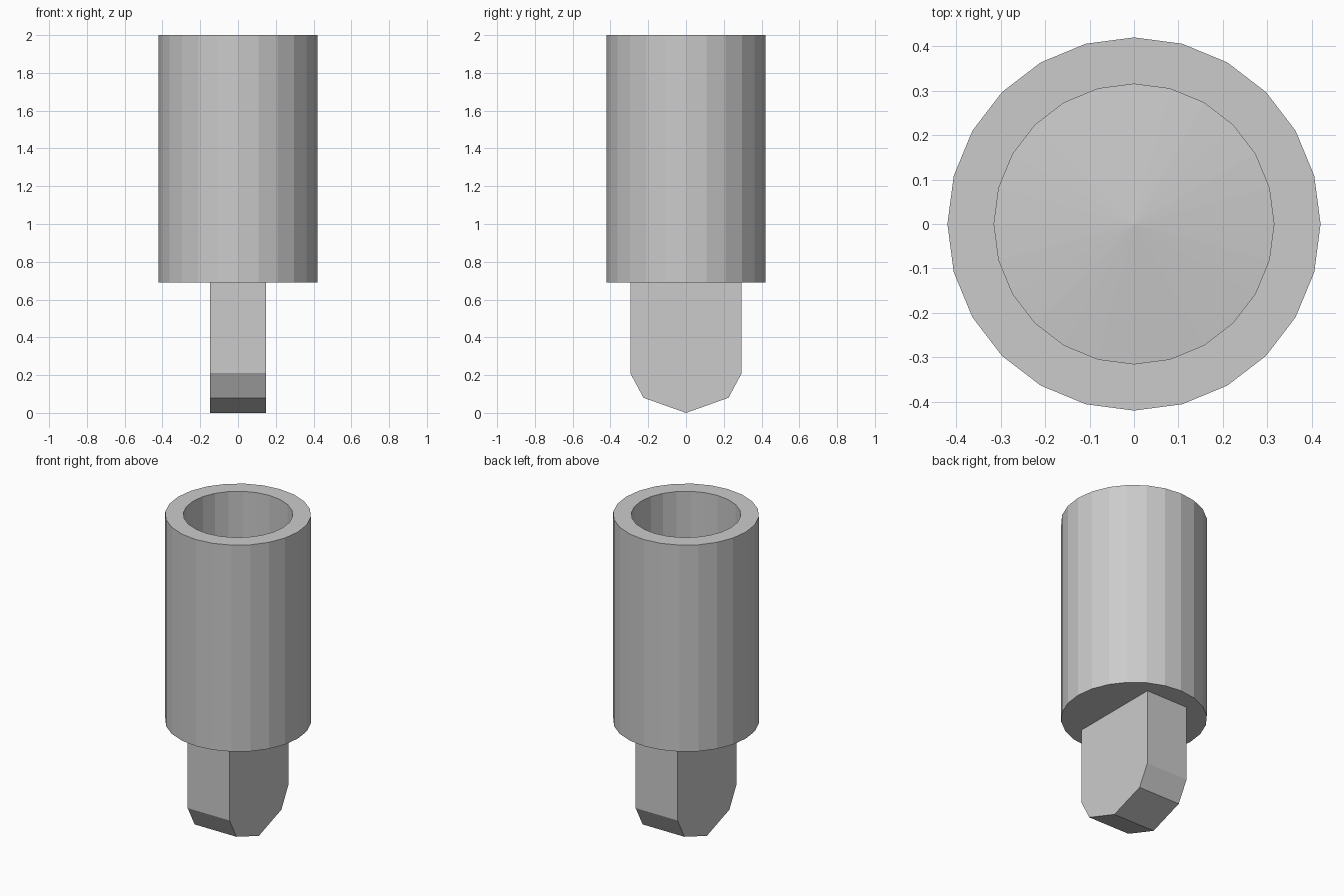
import bpy, bmesh
from math import cos, sin, tau

if "Cube" in bpy.data.objects:
    bpy.data.objects.remove(bpy.data.objects["Cube"])

SIDES = 24


def make_object(name, bm):
    bmesh.ops.recalc_face_normals(bm, faces=bm.faces)
    mesh = bpy.data.meshes.new(name)
    bm.to_mesh(mesh)
    bm.free()
    obj = bpy.data.objects.new(name, mesh)
    bpy.context.collection.objects.link(obj)
    return obj


def ring(bm, r, z):
    return [bm.verts.new((r * cos(tau * i / SIDES), r * sin(tau * i / SIDES), z))
            for i in range(SIDES)]


# Hollow socket: outer wall, rim, bore and a slightly domed bore floor
bm = bmesh.new()
rings = [ring(bm, r, z) for r, z in
         [(0.42, 0.69), (0.42, 2.0), (0.315, 2.0), (0.315, 0.80)]]
for low, high in zip(rings, rings[1:]):
    for i in range(SIDES):
        j = (i + 1) % SIDES
        bm.faces.new((low[i], low[j], high[j], high[i]))
bm.faces.new(rings[0])
apex = bm.verts.new((0, 0, 0.83))
for i in range(SIDES):
    bm.faces.new((rings[-1][i], rings[-1][(i + 1) % SIDES], apex))
make_object("socket_sleeve", bm)

# Flat blade with a pointed tip: mirrored side profile extruded along x
half = [(0.295, 0.69), (0.295, 0.21), (0.225, 0.08)]
profile = half + [(0, 0)] + [(-y, z) for y, z in reversed(half)]
bm = bmesh.new()
face = bm.faces.new([bm.verts.new((-0.147, y, z)) for y, z in profile])
ext = bmesh.ops.extrude_face_region(bm, geom=[face], use_keep_orig=True)
bmesh.ops.translate(bm, vec=(0.294, 0, 0),
                    verts=[v for v in ext["geom"] if isinstance(v, bmesh.types.BMVert)])
make_object("tip_blade", bm)
